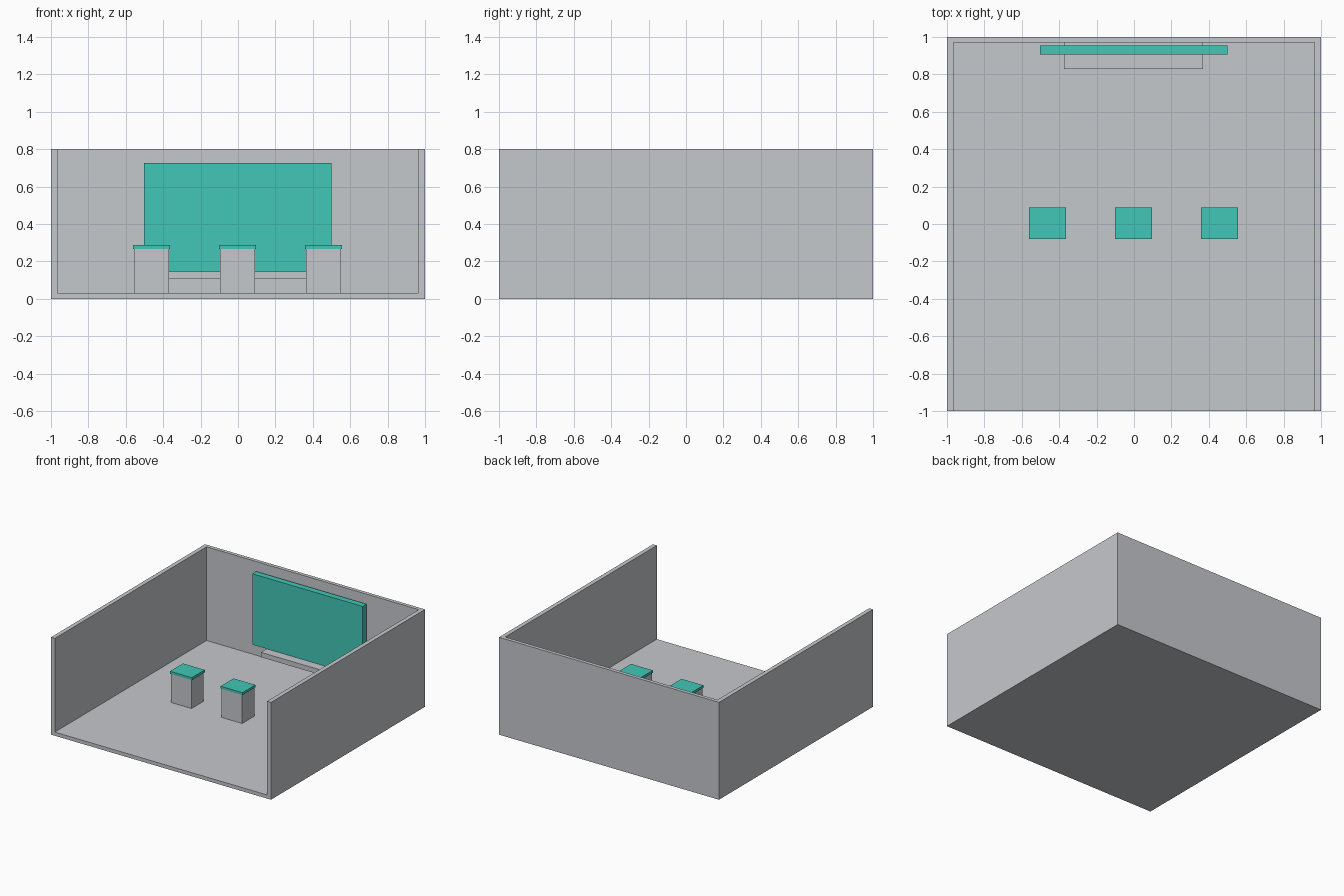
import bpy

if "Cube" in bpy.data.objects:
    bpy.data.objects.remove(bpy.data.objects["Cube"])


def material(name, color):
    m = bpy.data.materials.new(name)
    m.diffuse_color = (*color, 1.0)
    m.use_nodes = True
    m.node_tree.nodes["Principled BSDF"].inputs["Base Color"].default_value = m.diffuse_color
    return m


GREY = material("light_grey", (0.56, 0.58, 0.605))
TEAL = material("teal", (0.054, 0.565, 0.475))


def box(name, xs, ys, zs, mat):
    """Box spanning the given (min, max) ranges."""
    spans = (xs, ys, zs)
    bpy.ops.mesh.primitive_cube_add(size=1, location=[(a + b) / 2 for a, b in spans])
    ob = bpy.context.object
    ob.name = name
    ob.scale = [b - a for a, b in spans]
    bpy.ops.object.transform_apply(location=False, rotation=False, scale=True)
    ob.data.materials.append(mat)
    return ob


FLOOR = 0.03
BACK = 0.97

# Room shell: floor, two side walls and a back wall, open at front and top
room = box("room_shell", (-1, 1), (-1, 1), (0, 0.8), GREY)
cutter = box("room_cutter", (-0.965, 0.965), (-1.2, BACK), (FLOOR, 1.0), GREY)
cut = room.modifiers.new("hollow", 'BOOLEAN')
cut.operation = 'DIFFERENCE'
cut.solver = 'EXACT'
cut.object = cutter
bpy.context.view_layer.objects.active = room
bpy.ops.object.modifier_apply(modifier=cut.name)
bpy.data.objects.remove(cutter, do_unlink=True)

# Wall shelf with the big screen standing on it
box("wall_shelf", (-0.373, 0.37), (0.83, BACK), (0.105, 0.145), GREY)
box("screen", (-0.503, 0.5), (0.905, 0.955), (0.145, 0.727), TEAL)

# Three pedestals with overhanging tops
for side, x in (("left", -0.462), ("middle", -0.002), ("right", 0.457)):
    box(f"pedestal_{side}", (x - 0.093, x + 0.093), (-0.076, 0.082), (FLOOR, 0.267), GREY)
    box(f"pedestal_top_{side}", (x - 0.099, x + 0.099), (-0.081, 0.087), (0.267, 0.287), TEAL)
